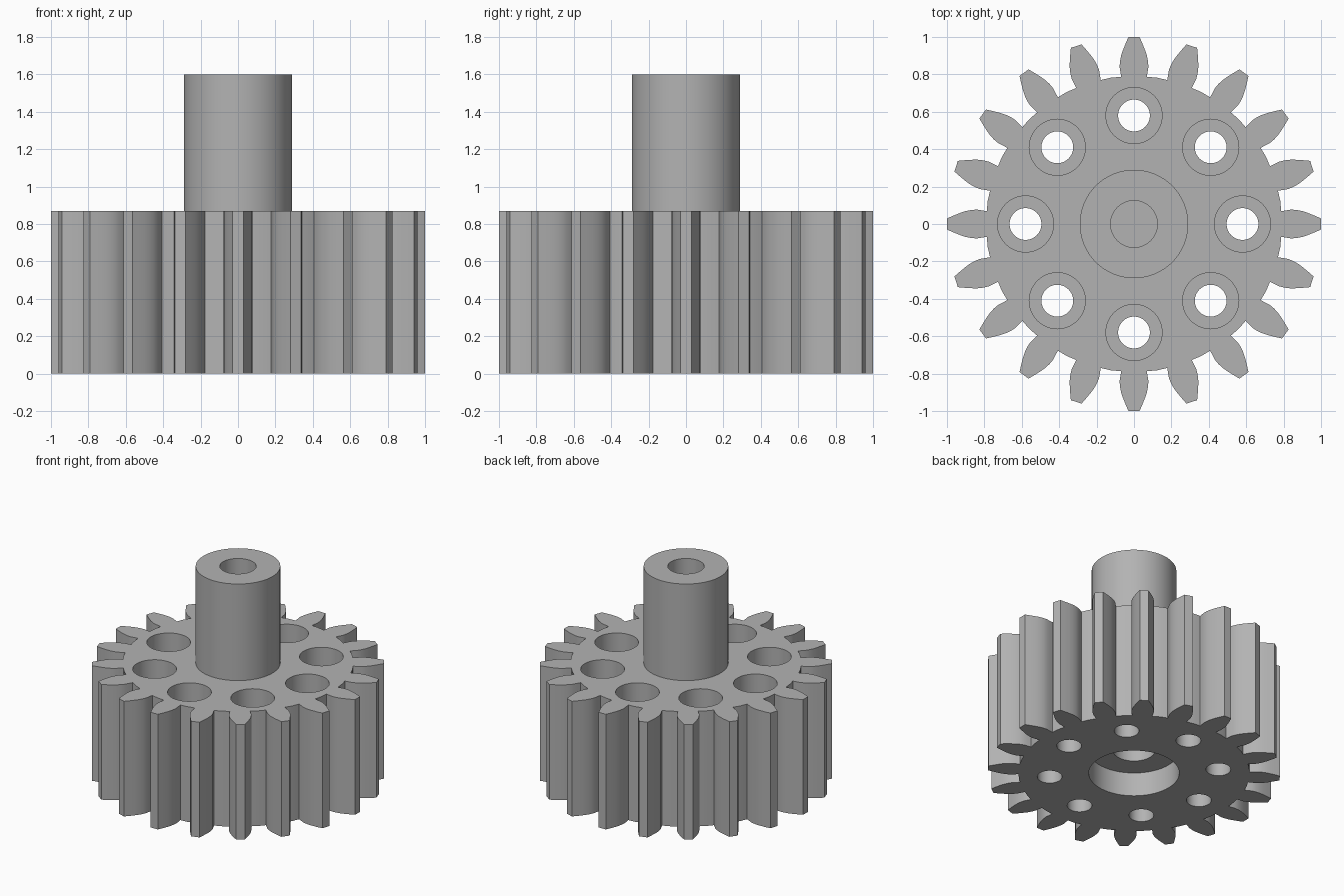
import bpy, bmesh, math
from mathutils import Matrix, Vector

cube = bpy.data.objects.get("Cube")
if cube:
    bpy.data.objects.remove(cube, do_unlink=True)

TEETH = 20
HOLES = 8
GEAR_TOP = 0.87
SHAFT_TOP = 1.6

grey = bpy.data.materials.new("plain_grey")
grey.use_nodes = True
colour = (0.45, 0.45, 0.45, 1)
grey.diffuse_color = colour
grey.node_tree.nodes["Principled BSDF"].inputs["Base Color"].default_value = colour


def new_object(name, bm):
    bmesh.ops.recalc_face_normals(bm, faces=bm.faces)
    mesh = bpy.data.meshes.new(name)
    bm.to_mesh(mesh)
    bm.free()
    mesh.materials.append(grey)
    obj = bpy.data.objects.new(name, mesh)
    bpy.context.collection.objects.link(obj)
    return obj


def lathe(name, profile, centre=(0, 0), sides=64):
    """Stack rings of (radius, z) into a closed turned solid."""
    bm = bmesh.new()
    rings = []
    for r, z in profile:
        ring = []
        for i in range(sides):
            a = math.tau * i / sides
            ring.append(bm.verts.new((centre[0] + r * math.cos(a),
                                      centre[1] + r * math.sin(a), z)))
        rings.append(ring)
    for low, high in zip(rings, rings[1:]):
        for i in range(sides):
            j = (i + 1) % sides
            bm.faces.new((low[i], low[j], high[j], high[i]))
    bm.faces.new(rings[0][::-1])
    bm.faces.new(rings[-1])
    return new_object(name, bm)


def combine(target, other, operation):
    other.hide_render = True
    mod = target.modifiers.new(operation.lower(), 'BOOLEAN')
    mod.operation = operation
    mod.solver = 'EXACT'
    mod.object = other
    bpy.context.view_layer.objects.active = target
    bpy.ops.object.modifier_apply(modifier=mod.name)
    bpy.data.objects.remove(other, do_unlink=True)


# Toothed body: one tooth flank, mirrored and repeated round the rim
flank = [(0.787, 0.069), (0.81, 0.072), (0.84, 0.077), (0.87, 0.075),
         (0.90, 0.069), (0.93, 0.059), (0.965, 0.045), (1.0, 0.03)]
tooth = [(r, -w) for r, w in flank] + flank[::-1]
bm = bmesh.new()
outline = []
for t in range(TEETH):
    turn = Matrix.Rotation(math.tau * t / TEETH, 3, 'Z')
    outline += [bm.verts.new(turn @ Vector((x, y, 0))) for x, y in tooth]
    # rounded root between neighbouring teeth
    mid = math.tau * (t + 0.5) / TEETH
    outline.append(bm.verts.new((0.792 * math.cos(mid), 0.792 * math.sin(mid), 0)))
base = bm.faces.new(outline)
top = bmesh.ops.extrude_face_region(bm, geom=[base])
bmesh.ops.translate(bm, vec=(0, 0, GEAR_TOP),
                    verts=[v for v in top["geom"] if isinstance(v, bmesh.types.BMVert)])
gear = new_object("gear_with_shaft", bm)

# Shaft on the gear
combine(gear, lathe("shaft", [(0.29, 0.6), (0.29, SHAFT_TOP)]), 'UNION')

# Blind bore in the shaft end, and stepped recess underneath
combine(gear, lathe("top_bore", [(0.125, 0.8), (0.125, SHAFT_TOP + 0.1)]), 'DIFFERENCE')
combine(gear, lathe("bottom_recess", [(0.31, -0.1), (0.31, 0.18),
                                      (0.145, 0.18), (0.145, 0.45)]), 'DIFFERENCE')

# Ring of counterbored screw holes
for i in range(HOLES):
    a = math.tau * i / HOLES
    spot = (0.58 * math.cos(a), 0.58 * math.sin(a))
    cutter = lathe("screw_hole", [(0.085, -0.1), (0.085, 0.3), (0.15, 0.3),
                                  (0.15, GEAR_TOP + 0.1)], spot, 48)
    combine(gear, cutter, 'DIFFERENCE')

# Smooth round walls, crisp rims
bpy.ops.object.select_all(action='DESELECT')
gear.select_set(True)
bpy.context.view_layer.objects.active = gear
bpy.ops.object.shade_smooth_by_angle(angle=math.radians(25))
